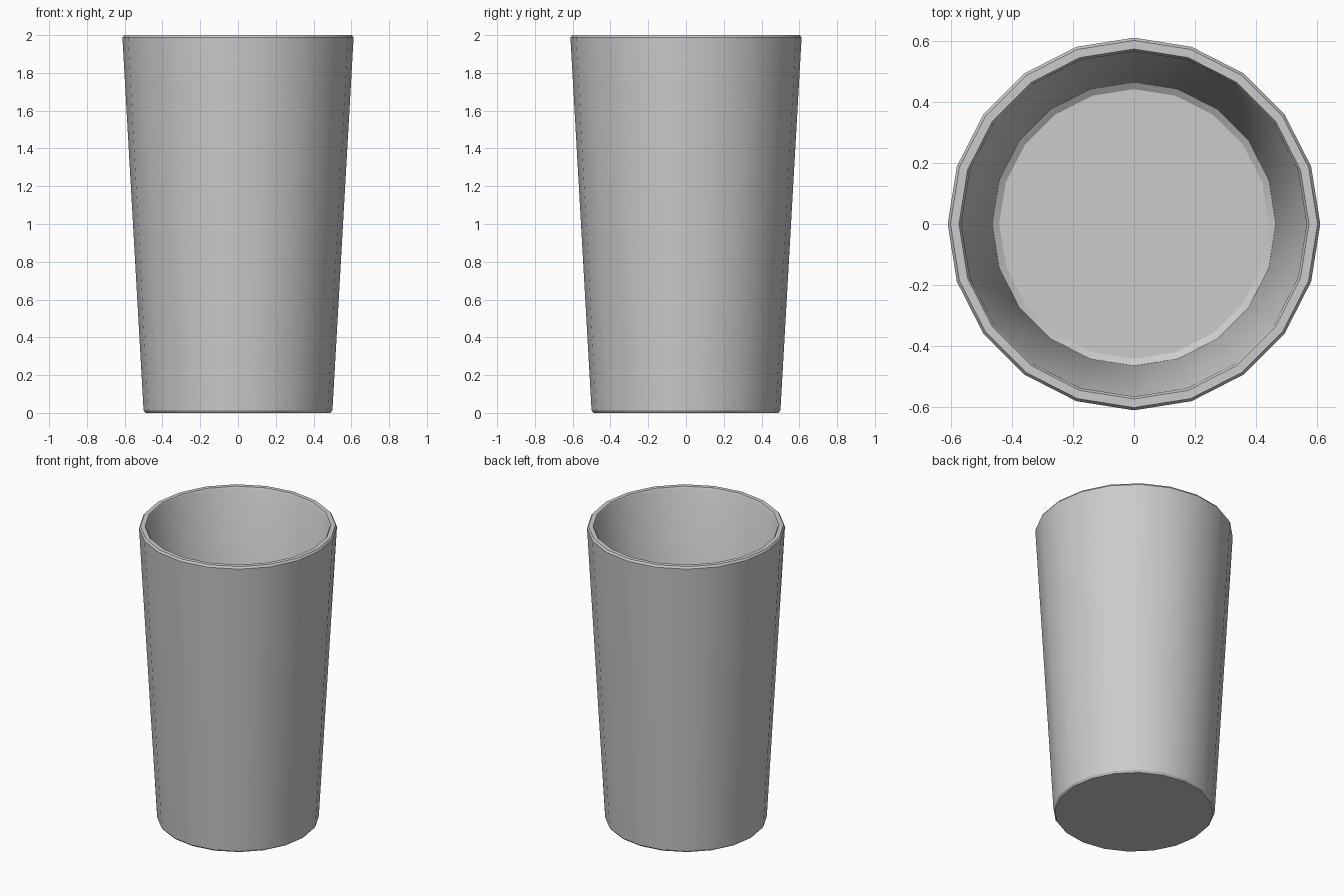
import bpy, bmesh, math

if "Cube" in bpy.data.objects:
    bpy.data.objects.remove(bpy.data.objects["Cube"])

SIDES = 20

# Cup wall profile (radius, z): underside, outer wall, rim, inner wall, floor
profile = [
    (0.49, 0.0), (0.50, 0.013),
    (0.612, 1.987), (0.603, 2.0),
    (0.575, 2.0), (0.567, 1.987),
    (0.466, 0.055), (0.443, 0.04),
]

bm = bmesh.new()
rings = []
for r, z in profile:
    rings.append([bm.verts.new((r * math.cos(2 * math.pi * i / SIDES),
                                r * math.sin(2 * math.pi * i / SIDES), z))
                  for i in range(SIDES)])

# Walls between neighbouring rings
for a, b in zip(rings, rings[1:]):
    for i in range(SIDES):
        j = (i + 1) % SIDES
        bm.faces.new((a[i], a[j], b[j], b[i]))

# Underside and inner floor
bm.faces.new(rings[0][::-1])
bm.faces.new(rings[-1])
bmesh.ops.recalc_face_normals(bm, faces=bm.faces[:])

mesh = bpy.data.meshes.new("cup")
bm.to_mesh(mesh)
bm.free()
cup = bpy.data.objects.new("cup", mesh)
bpy.context.collection.objects.link(cup)

# Smooth round walls, crisp rim and base edges
bpy.context.view_layer.objects.active = cup
cup.select_set(True)
bpy.ops.object.shade_smooth_by_angle(angle=math.radians(30))
